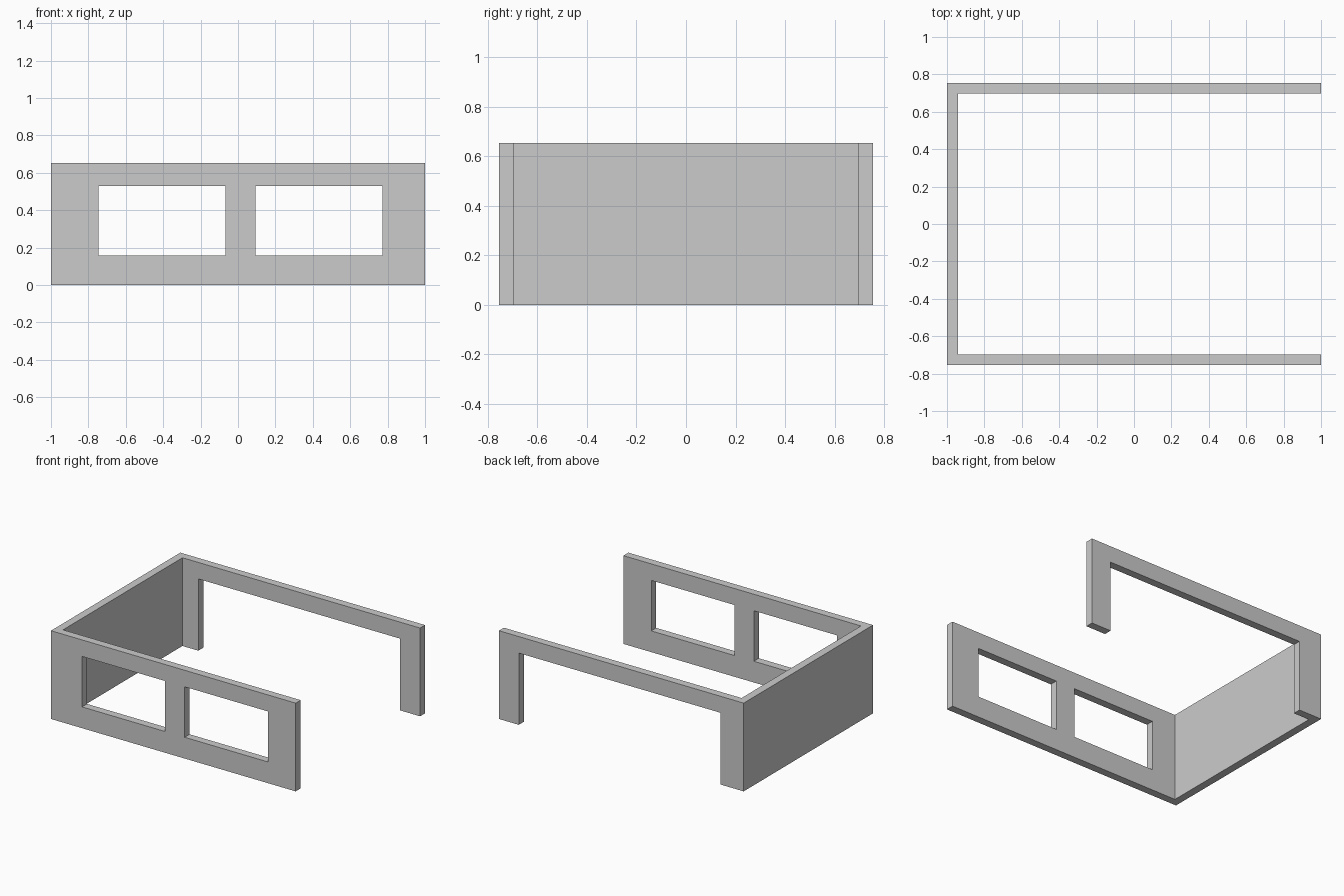
import bpy, bmesh

if "Cube" in bpy.data.objects:
    bpy.data.objects.remove(bpy.data.objects["Cube"])

X, Y, H, T = 1.0, 0.755, 0.652, 0.058   # half length, half depth, height, wall thickness


def prism(name, outline, z0, z1):
    """Extrude a flat xy outline from z0 to z1."""
    bm = bmesh.new()
    face = bm.faces.new([bm.verts.new((x, y, z0)) for x, y in outline])
    top = bmesh.ops.extrude_face_region(bm, geom=[face])["geom"]
    bmesh.ops.translate(bm, vec=(0, 0, z1 - z0),
                        verts=[v for v in top if isinstance(v, bmesh.types.BMVert)])
    bmesh.ops.recalc_face_normals(bm, faces=bm.faces)
    mesh = bpy.data.meshes.new(name)
    bm.to_mesh(mesh)
    bm.free()
    obj = bpy.data.objects.new(name, mesh)
    bpy.context.collection.objects.link(obj)
    return obj


def cut(target, name, x0, x1, y, z0, z1):
    """Cut a rectangular opening through the wall centred on y."""
    cutter = prism(name, [(x0, y - 0.1), (x1, y - 0.1), (x1, y + 0.1), (x0, y + 0.1)], z0, z1)
    cutter.hide_render = True
    mod = target.modifiers.new(name, "BOOLEAN")
    mod.operation = "DIFFERENCE"
    mod.solver = "EXACT"
    mod.object = cutter
    bpy.context.view_layer.objects.active = target
    bpy.ops.object.modifier_apply(modifier=mod.name)
    bpy.data.objects.remove(cutter)


# U-shaped walls, open on the right
walls = prism("walls", [(-X, -Y), (X, -Y), (X, -Y + T), (-X + T, -Y + T),
                        (-X + T, Y - T), (X, Y - T), (X, Y), (-X, Y)], 0, H)

# Two front windows
for i, x0 in enumerate((-0.746, 0.093)):
    cut(walls, f"window_{i}", x0, x0 + 0.679, -Y + T / 2, 0.157, 0.53)

# Wide back opening reaching the floor
cut(walls, "back_opening", -0.812, 0.838, Y - T / 2, -0.1, 0.53)
